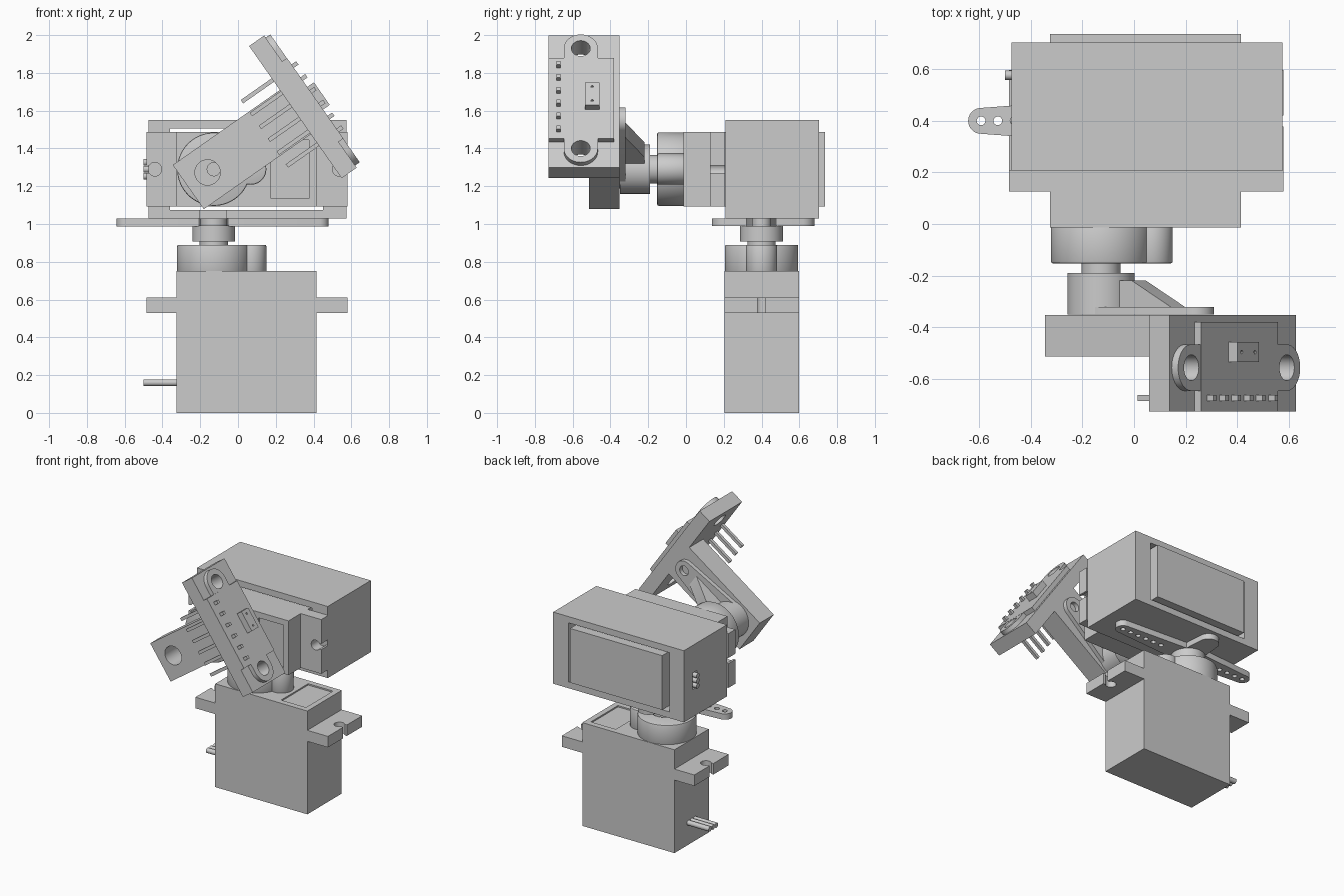
import bpy, bmesh, math
from mathutils import Matrix, Vector

cube = bpy.data.objects.get("Cube")
if cube:
    bpy.data.objects.remove(cube)

grey = bpy.data.materials.new("plain_grey")
grey.use_nodes = True
colour = (0.6, 0.6, 0.6, 1)
grey.diffuse_color = colour
grey.node_tree.nodes["Principled BSDF"].inputs["Base Color"].default_value = colour

TURN = {"x": Matrix.Rotation(math.pi / 2, 4, "Y"),
        "y": Matrix.Rotation(math.pi / 2, 4, "X"),
        "z": Matrix.Identity(4)}
WORLD = Matrix.Identity(4)


def finish(name, bm, frame):
    bmesh.ops.recalc_face_normals(bm, faces=bm.faces)
    bm.transform(frame)
    mesh = bpy.data.meshes.new(name)
    bm.to_mesh(mesh)
    bm.free()
    mesh.materials.append(grey)
    ob = bpy.data.objects.new(name, mesh)
    bpy.context.collection.objects.link(ob)
    return ob


def box(name, xs, ys, zs, frame=WORLD):
    bm = bmesh.new()
    bmesh.ops.create_cube(bm, size=1)
    for v in bm.verts:
        v.co = Vector([(r[0] + r[1]) / 2 + c * (r[1] - r[0]) for r, c in zip((xs, ys, zs), v.co)])
    return finish(name, bm, frame)


def add_disc(bm, axis, centre, radius, depth, sides=48):
    bmesh.ops.create_cone(bm, cap_ends=True, segments=sides, radius1=radius, radius2=radius,
                          depth=depth, matrix=Matrix.Translation(centre) @ TURN[axis])


def cylinder(name, axis, centre, radius, depth, frame=WORLD, sides=48):
    bm = bmesh.new()
    add_disc(bm, axis, centre, radius, depth, sides)
    return finish(name, bm, frame)


def tapered_arm(name, axis, c1, r1, c2, r2, depth, frame=WORLD):
    # Hull of two discs: a rounded, tapering plate
    bm = bmesh.new()
    add_disc(bm, axis, c1, r1, depth)
    add_disc(bm, axis, c2, r2, depth)
    hull = bmesh.ops.convex_hull(bm, input=bm.verts)
    junk = set(hull["geom_interior"]) | set(hull["geom_unused"])
    bmesh.ops.delete(bm, geom=[g for g in junk if isinstance(g, bmesh.types.BMVert)], context="VERTS")
    bmesh.ops.dissolve_limit(bm, angle_limit=0.01, verts=bm.verts, edges=bm.edges)
    return finish(name, bm, frame)


def cut(ob, *cutters):
    for c in cutters:
        mod = ob.modifiers.new("cut", "BOOLEAN")
        mod.object, mod.operation, mod.solver = c, "DIFFERENCE", "EXACT"
    apply_all(ob)
    for c in cutters:
        bpy.data.objects.remove(c)


def apply_all(ob):
    bpy.context.view_layer.update()
    graph = bpy.context.evaluated_depsgraph_get()
    mesh = bpy.data.meshes.new_from_object(ob.evaluated_get(graph))
    ob.modifiers.clear()
    ob.data = mesh


def soften(ob, width=0.008):
    mod = ob.modifiers.new("soft edge", "BEVEL")
    mod.width, mod.segments, mod.limit_method = width, 2, "ANGLE"
    apply_all(ob)


SHAFT_X = -0.128


def servo(prefix, frame):
    body = box(prefix + "_body", (-0.325, 0.415), (-0.197, 0.197), (0, 0.75), frame)
    cut(body, box("recess", (0.175, 0.375), (-0.155, 0.155), (0.74, 0.8), frame))
    # Mounting ears with keyhole slots
    for side, inner, outer, hole in (("right", -0.32, -0.485, -0.44), ("left", 0.41, 0.58, 0.535)):
        ear = box(f"{prefix}_{side}_ear", sorted((inner, outer)), (-0.197, 0.197), (0.53, 0.61), frame)
        cut(ear, cylinder("hole", "z", (hole, 0, 0.57), 0.036, 0.2, frame),
            box("slot", sorted((hole, outer * 1.1)), (-0.021, 0.021), (0.4, 0.7), frame))
    # Gear housing and output shaft
    soften(cylinder(prefix + "_gear_cap", "z", (SHAFT_X, 0, 0.815), 0.194, 0.15, frame, 64))
    soften(cylinder(prefix + "_small_gear_cap", "z", (0.068, 0, 0.815), 0.082, 0.15, frame))
    cylinder(prefix + "_shaft", "z", (SHAFT_X, 0, 0.91), 0.075, 0.06, frame)
    # Cable strands
    for i in (-1, 0, 1):
        cylinder(f"{prefix}_wire_{i + 2}", "x", (-0.4, i * 0.037, 0.16), 0.018, 0.2, frame, 20)


servo("lower_servo", Matrix.Translation((0, 0.4, 0)))
servo("upper_servo", Matrix.Translation((0, 0.737, 1.29)) @ TURN["y"])

# Cross-shaped horn between the servos
cylinder("lower_horn_hub", "z", (SHAFT_X, 0.4, 0.95), 0.113, 0.085)
HZ = 1.009
centre = (SHAFT_X, 0.4, HZ)
for side, tip in (("right", -0.593), ("left", 0.43)):
    arm = tapered_arm(f"lower_horn_{side}_arm", "z", centre, 0.085, (tip, 0.4, HZ), 0.05, 0.042)
    step = math.copysign(0.065, SHAFT_X - tip)
    cut(arm, *[cylinder("hole", "z", (tip + i * step, 0.4, HZ), 0.017, 0.2, sides=20) for i in range(6)])
for side, tip in (("front", 0.207), ("back", 0.61)):
    tapered_arm(f"lower_horn_{side}_arm", "z", centre, 0.085, (SHAFT_X, tip, HZ), 0.07, 0.04)

# Open sleeve holding the upper servo
case = box("servo_case", (-0.475, 0.575), (0.208, 0.703), (1.03, 1.55))
cut(case, box("opening", (-0.36, 0.45), (0, 1), (1.075, 1.505)),
    box("notch", (-0.2, -0.06), (0.1, 0.3), (1, 1.2)),
    box("wire_slot", (-0.6, -0.3), (0.55, 0.605), (1.23, 1.35)))

# Tilted frame: x along the arm, z across it
TILT = Matrix.Translation((SHAFT_X, 0, 1.29)) @ Matrix.Rotation(math.radians(-35), 4, "Y")

# Single-arm horn with a stiffening rib
cut(cylinder("upper_horn_hub", "y", (0, -0.27, 0), 0.13, 0.16, TILT),
    cylinder("hole", "y", (0, -0.33, 0), 0.035, 0.1, TILT))
horn = tapered_arm("upper_horn_arm", "y", (0.03, -0.336, 0), 0.12, (0.45, -0.336, 0), 0.07, 0.03, TILT)
cut(horn, cylinder("hole", "y", (0.45, -0.33, 0), 0.035, 0.2, TILT),
    cylinder("hole", "y", (0, -0.33, 0), 0.035, 0.2, TILT))
bm = bmesh.new()
rib = [(0.08, -0.33), (0.08, -0.22), (0.18, -0.22), (0.37, -0.325), (0.37, -0.33)]
face = bm.faces.new([bm.verts.new((x, y, -0.048)) for x, y in rib])
side = bmesh.ops.extrude_face_region(bm, geom=[face])["geom"]
bmesh.ops.translate(bm, vec=(0, 0, 0.096), verts=[g for g in side if isinstance(g, bmesh.types.BMVert)])
finish("upper_horn_rib", bm, TILT)

# Sensor bracket: arm and end plate
arm = box("bracket_arm", (-0.165, 0.53), (-0.514, -0.353), (-0.143, 0.143), TILT)
cut(arm, cylinder("hole", "y", (-0.037, -0.43, 0.005), 0.067, 0.4, TILT))
EAR_Y = -0.557
plate = box("bracket_plate", (0.527, 0.624), (-0.727, -0.353), (-0.427, 0.427), TILT)
cut(plate, *[cylinder("hole", "x", (0.6, EAR_Y, s * 0.323), 0.05, 0.4, TILT) for s in (-1, 1)])

# Sensor board with rounded mounting ears
box("sensor_board", (0.62, 0.655), (-0.727, -0.38), (-0.26, 0.26), TILT)
for name, s in (("upper", 1), ("lower", -1)):
    ear = tapered_arm(f"sensor_{name}_ear", "x", (0.638, EAR_Y, s * 0.2), 0.09,
                      (0.638, EAR_Y, s * 0.323), 0.09, 0.032, TILT)
    cut(ear, cylinder("hole", "x", (0.638, EAR_Y, s * 0.323), 0.05, 0.2, TILT))
chip = box("sensor_chip", (0.65, 0.698), (-0.535, -0.458), (-0.073, 0.073), TILT)
cut(chip, *[cylinder("hole", "x", (0.7, -0.497, s * 0.045), 0.007, 0.02, TILT, 12) for s in (-1, 1)])
for i in range(6):
    b = (i - 2.5) * 0.083
    box(f"sensor_pin_{i + 1}", (0.327, 0.685), (-0.686, -0.664), (b - 0.011, b + 0.011), TILT)

# Smooth the round walls, keep edges sharp
for ob in bpy.context.collection.objects:
    if ob.type == "MESH" and grey.name in ob.data.materials:
        bpy.ops.object.select_all(action="DESELECT")
        ob.select_set(True)
        bpy.context.view_layer.objects.active = ob
        bpy.ops.object.shade_smooth_by_angle(angle=math.radians(30))
